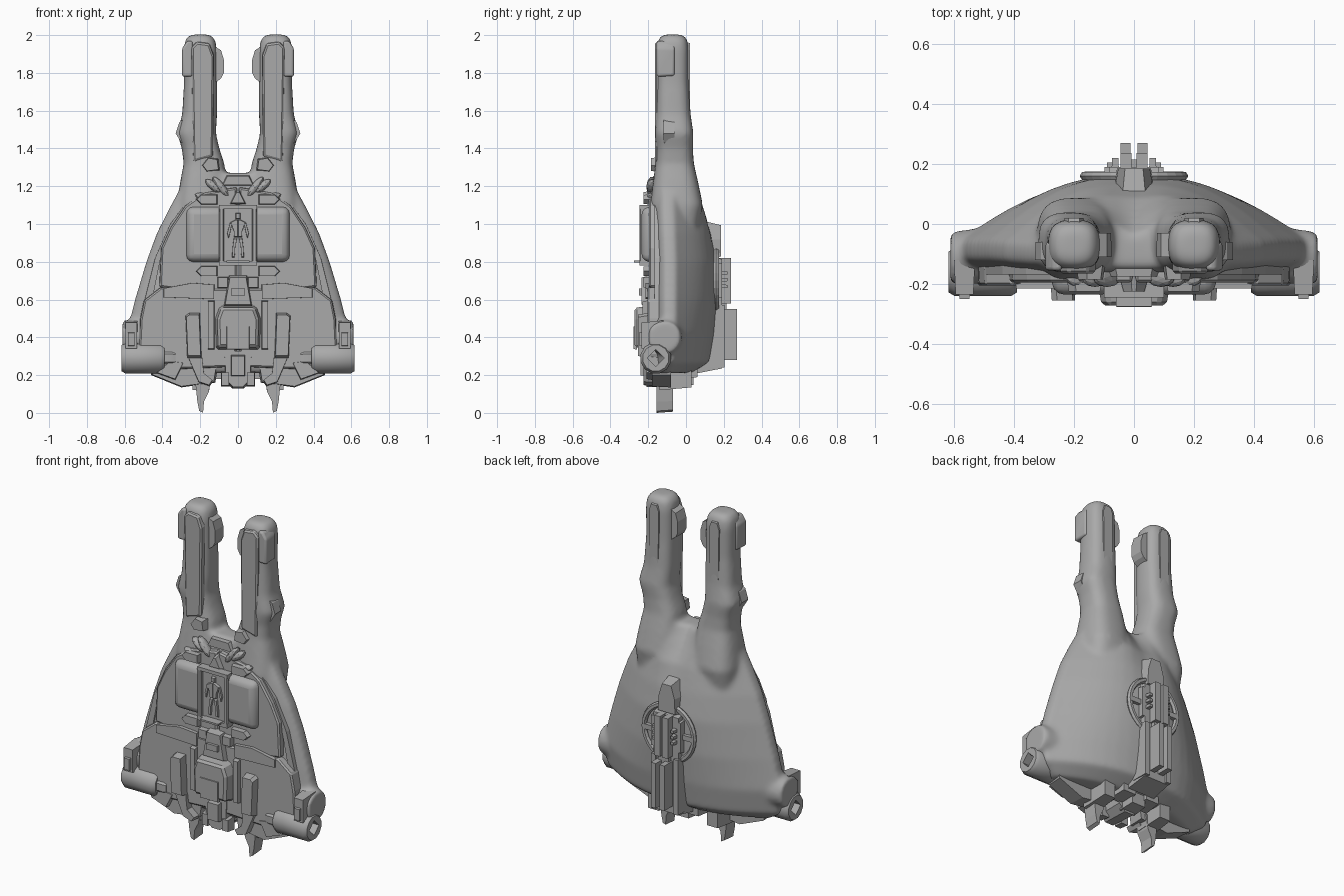
import bpy, bmesh, math
from mathutils import Vector, Matrix

cube = bpy.data.objects.get("Cube")
if cube:
    bpy.data.objects.remove(cube)

grey = bpy.data.materials.new("hull grey")
grey.use_nodes = True
COLOUR = (0.4, 0.4, 0.4, 1)
grey.diffuse_color = COLOUR
grey.node_tree.nodes["Principled BSDF"].inputs["Base Color"].default_value = COLOUR


def finish(name, bm, mirror=False, bevel=0, smooth=False):
    bmesh.ops.recalc_face_normals(bm, faces=bm.faces)
    mesh = bpy.data.meshes.new(name)
    bm.to_mesh(mesh)
    bm.free()
    mesh.materials.append(grey)
    ob = bpy.data.objects.new(name, mesh)
    bpy.context.collection.objects.link(ob)
    if bevel:
        mod = ob.modifiers.new("bevel", 'BEVEL')
        mod.width, mod.segments = bevel, 3 if smooth else 1
    if mirror:
        ob.modifiers.new("mirror", 'MIRROR')
    if smooth:
        bpy.ops.object.select_all(action='DESELECT')
        ob.select_set(True)
        bpy.context.view_layer.objects.active = ob
        bpy.ops.object.shade_smooth_by_angle(angle=math.radians(35))
    return ob


def skin(bm, rings):
    rows = [[bm.verts.new(p) for p in ring] for ring in rings]
    for a, b in zip(rows, rows[1:]):
        for i in range(len(a)):
            j = (i + 1) % len(a)
            bm.faces.new((a[i], a[j], b[j], b[i]))
    bm.faces.new(rows[0])
    bm.faces.new(rows[-1])


def plate(name, outline, y0, y1, inset=0.9, mirror=True, bevel=0, smooth=False):
    """Extrude an x-z outline from y0 to y1, shrinking the outer face."""
    mid = sum((Vector(p) for p in outline), Vector((0, 0))) / len(outline)
    face = [mid + (Vector(p) - mid) * inset for p in outline]
    bm = bmesh.new()
    skin(bm, [[(p[0], y0, p[1]) for p in outline], [(p[0], y1, p[1]) for p in face]])
    return finish(name, bm, mirror, bevel, smooth)


def box(name, x, y, z, inset=1, mirror=True, bevel=0, smooth=False):
    """Block from ranges; y runs from the base to the outer face."""
    pts = [(x[0], z[0]), (x[1], z[0]), (x[1], z[1]), (x[0], z[1])]
    return plate(name, pts, y[0], y[1], inset, mirror, bevel, smooth)


def circle(x, y, z, r, sides, offset=.5):
    turns = [math.tau * (i + offset) / sides for i in range(sides)]
    return [(x, y + r * math.cos(t), z + r * math.sin(t)) for t in turns]


def tube(name, x0, x1, y, z, r, sides, taper=1.0):
    bm = bmesh.new()
    skin(bm, [circle(x0, y, z, r * taper, sides), circle(x0 + .02, y, z, r, sides),
              circle(x1 - .02, y, z, r, sides), circle(x1, y, z, r * taper, sides)])
    return finish(name, bm, True, 0, True)


def pod(name, x, y, z, length, width, angle):
    """Small faceted leaf-shaped pod lying on the front."""
    bm = bmesh.new()
    bmesh.ops.create_icosphere(bm, subdivisions=2, radius=1)
    m = Matrix.Translation((x, y, z)) @ Matrix.Rotation(math.radians(angle), 4, 'Y')
    bmesh.ops.transform(bm, matrix=m @ Matrix.Diagonal((width, 0.03, length, 1)), verts=bm.verts)
    return finish(name, bm, True)


# Main hull: bell-shaped sections (z, half width, front y, rim y, back y, spine groove)
SECTIONS = [(.21, .48, -.17, -.11, .03, 0), (.27, .57, -.19, -.08, .125, 0),
            (.42, .59, -.19, -.07, .15, 0), (.60, .545, -.19, -.07, .165, 0),
            (.80, .485, -.185, -.07, .162, 0), (.95, .43, -.18, -.075, .14, .01),
            (1.08, .365, -.175, -.08, .112, .025), (1.18, .31, -.165, -.08, .075, .055),
            (1.27, .265, -.15, -.085, .03, .07)]
N = 24


def hull_ring(z, w, front, rim, back, groove):
    pts = []
    for i in range(N + 1):
        s = math.cos(math.pi * i / N)
        bell = max(0, 1 - abs(s) ** 2.4) ** 1.15
        pts.append((w * s, rim + .015 + (back - rim - .015) * bell - groove * math.exp(-(s / .25) ** 2), z))
    for i in range(N + 1):
        s = -math.cos(math.pi * i / N)
        pts.append((w * s, front + (rim - .045 - front) * abs(s) ** 5, z))
    return pts


# Twin arms: (z, centre x, half width, centre y, half depth)
ARMS = [(.95, .20, .11, -.05, .11), (1.1, .195, .13, -.05, .14), (1.22, .185, .122, -.055, .12),
        (1.32, .18, .108, -.06, .102), (1.40, .198, .1, -.06, .097), (1.48, .22, .103, -.062, .102),
        (1.58, .203, .093, -.067, .092), (1.75, .198, .088, -.07, .085), (1.93, .2, .088, -.07, .085),
        (1.975, .2, .08, -.07, .078), (2.003, .2, .055, -.07, .055)]


def arm_ring(side, z, cx, w, cy, d):
    pts = []
    for i in range(24):
        c, s = math.cos(math.tau * i / 24), math.sin(math.tau * i / 24)
        pts.append((side * cx + w * math.copysign(abs(c) ** .7, c),
                    cy + d * math.copysign(abs(s) ** .7, s), z))
    return pts


bm = bmesh.new()
skin(bm, [hull_ring(*s) for s in SECTIONS])
for side in (-1, 1):
    skin(bm, [arm_ring(side, *a) for a in ARMS])
    skin(bm, [circle(side * .3, -.08, .4, .07, 16), circle(side * .5, -.105, .4, .095, 16),
              circle(side * .612, -.115, .4, .09, 16)])
bmesh.ops.recalc_face_normals(bm, faces=bm.faces)
hull = finish("hull", bm)
mod = hull.modifiers.new("blend", 'REMESH')
mod.mode, mod.voxel_size, mod.use_smooth_shade = 'VOXEL', 0.012, True
mod = hull.modifiers.new("soften", 'SMOOTH')
mod.factor, mod.iterations = 0.5, 16

# Arm fittings
plate("arm_front_panel", [(.13, 1.33), (.24, 1.3), (.25, 1.95), (.22, 1.98), (.15, 1.97), (.125, 1.9)],
      -.1, -.165, .92, bevel=.008)
plate("arm_back_strip", [(.17, 1.56), (.23, 1.56), (.235, 1.93), (.22, 1.97), (.18, 1.97), (.165, 1.93)],
      -.03, .02, .92)
plate("arm_inner_block", [(.13, 1.74), (.09, 1.77), (.075, 1.8), (.075, 1.87), (.09, 1.92), (.14, 1.95)],
      -.11, -.03, .95)
plate("arm_outer_cap", [(.24, 1.78), (.296, 1.78), (.296, 1.93), (.27, 1.97), (.24, 1.97)],
      -.155, -.06, .96, bevel=.012, smooth=True)
box("arm_top_cap", (.16, .265), (-.11, -.045), (1.9, 1.998), bevel=.02, smooth=True)
plate("arm_elbow_fin", [(.27, 1.41), (.3, 1.43), (.33, 1.48), (.31, 1.54), (.27, 1.57)], -.12, -.06, .95)
plate("arm_root_block", [(.09, 1.28), (.17, 1.27), (.2, 1.31), (.16, 1.36), (.1, 1.35)], -.1, -.185, .75)
plate("fork_bridge", [(-.1, 1.2), (.1, 1.2), (.07, 1.26), (-.07, 1.26)], -.1, -.175, .8, mirror=False)

# Layered front armour
plate("upper_armour", [(0, .6), (.42, .66), (.41, .87), (.36, .98), (.28, 1.1), (.18, 1.17), (0, 1.2)],
      -.12, -.195, .97, bevel=.008)
plate("lower_armour", [(0, .24), (.46, .22), (.53, .3), (.52, .5), (.5, .6), (.41, .67), (0, .66)],
      -.1, -.205, .97, bevel=.008)
plate("edge_rib", [(.45, .62), (.5, .58), (.44, .82), (.36, 1.0), (.25, 1.15), (.22, 1.15), (.33, 1.0), (.41, .82)],
      -.09, -.168, .98)
plate("waist_band", [(.12, .6), (.4, .61), (.4, .66), (.24, .69), (.12, .68)], -.15, -.215, .95)

# Rounded tanks beside the central frame
box("side_tank", (.06, .28), (-.13, -.235), (.79, 1.1), .9, bevel=.035, smooth=True)
for z in (.75, 1.13):
    plate("tank_bracket", [(.1, z - .03), (.2, z - .03), (.23, z), (.2, z + .03), (.1, z + .03)],
          -.15, -.225, .8)

# Central frame with a standing figure in relief
box("frame_back", (-.09, .09), (-.18, -.225), (.8, 1.1), mirror=False)
box("frame_post", (.075, .1), (-.18, -.245), (.79, 1.1), bevel=.005)
box("frame_top", (-.1, .1), (-.18, -.245), (1.08, 1.1), mirror=False)
box("frame_base", (-.1, .1), (-.18, -.245), (.78, .805), mirror=False)
box("frame_ledge", (-.06, .06), (-.2, -.275), (.797, .807), mirror=False)
box("figure_head", (-.014, .014), (-.22, -.24), (1.025, 1.06), .7, False)
plate("figure_torso", [(0, .93), (.02, .93), (.022, .96), (.04, 1.01), (.012, 1.025), (0, 1.025)], -.22, -.24, .9)
plate("figure_arm", [(.03, 1.01), (.042, 1.01), (.058, .95), (.05, .92), (.042, .95)], -.22, -.236, .85)
plate("figure_leg", [(.003, .93), (.022, .93), (.03, .87), (.032, .82), (.018, .82), (.014, .88)], -.22, -.238, .85)
plate("frame_crest", [(-.05, 1.1), (.05, 1.1), (.03, 1.14), (.01, 1.18), (-.01, 1.18), (-.03, 1.14)],
      -.17, -.225, .7, mirror=False)
for x, z, length, angle in ((.09, 1.195, .07, 38), (.13, 1.2, .055, 50), (.18, 1.14, .05, 70)):
    pod("crest_pod", x, -.18, z, length, .022, angle)

# Central hatch on the lower front
plate("hatch", [(-.12, .33), (.12, .33), (.125, .5), (.1, .57), (-.1, .57), (-.125, .5)],
      -.18, -.272, .86, False, .012)
box("hatch_window", (-.062, .062), (-.26, -.277), (.335, .46), .95, False)
plate("hatch_neck", [(-.08, .56), (.08, .56), (.05, .73), (-.05, .73)], -.18, -.235, .85, False)
box("neck_block", (-.04, .04), (-.2, -.25), (.62, .66), .9, False)
box("neck_wing", (.05, .11), (-.18, -.225), (.66, .72), .85)
box("hatch_jamb", (.125, .16), (-.18, -.23), (.33, .6), .92)

# Vertical bars and lower skirt
plate("front_bar", [(.19, .28), (.27, .28), (.28, .52), (.26, .535), (.2, .535)], -.17, -.255, .85)
plate("bar_foot", [(.19, .3), (.27, .3), (.21, .16), (.15, .14), (.13, .17), (.18, .21)], -.12, -.225, .9)
plate("skirt", [(.1, .28), (.12, .16), (.3, .135), (.46, .2), (.48, .32), (.3, .34)], -.08, -.18, .95)
plate("skirt_panel", [(.28, .27), (.36, .28), (.44, .21), (.33, .17)], -.15, -.21, .85)
plate("centre_keel", [(-.08, .34), (.08, .34), (.07, .17), (.03, .13), (-.03, .13), (-.07, .17)],
      -.04, -.21, .9, False)
box("keel_block", (-.04, .04), (-.18, -.24), (.19, .31), .85, False)
box("keel_lug", (.045, .09), (-.16, -.22), (.14, .22), .85)
box("underside_block", (.03, .13), (-.05, .06), (.18, .3), .85)
box("underside_core", (-.05, .05), (-.06, .04), (.14, .3), .9, False)
plate("prong", [(.14, .2), (.23, .2), (.215, .06), (.205, .01), (.185, 0), (.18, .06), (.155, .11)],
      -.155, -.07, .93)
box("prong_root", (.15, .24), (-.14, .03), (.12, .27), .8)

# Wing-tip cannons with a diamond recess
cutter = finish("cannon_cutter", bmesh.new())
bm = bmesh.new()
skin(bm, [circle(x, -.16, .29, .045, 4, 0) for x in (.52, .7)])
bmesh.ops.recalc_face_normals(bm, faces=bm.faces)
bm.to_mesh(cutter.data)
bm.free()
cutter.hide_render = True
cutter.hide_set(True)
cannon = tube("cannon", .39, .618, -.16, .29, .083, 12, .85)
cut = cannon.modifiers.new("recess", 'BOOLEAN')
cut.object, cut.solver = cutter, 'EXACT'
cannon.modifiers.move(len(cannon.modifiers) - 1, 0)
tube("cannon_collar", .33, .42, -.165, .29, .055, 8, .9)
box("tip_box", (.53, .6), (-.12, -.235), (.33, .49), .85)
box("tip_latch", (.545, .585), (-.2, -.25), (.35, .43), .85)

# Rear gun assembly
box("gun_base", (-.09, .09), (.06, .19), (.21, .84), .92, False)
plate("gun_cowl", [(-.075, .8), (.075, .8), (.07, .92), (.04, 1.02), (-.04, 1.02), (-.07, .92)],
      .08, .185, .75, False)
box("gun_barrel", (.012, .045), (.15, .27), (.28, .55))
box("gun_breech", (.008, .045), (.15, .237), (.58, .82))
box("gun_link", (-.035, .035), (.15, .215), (.5, .62), 1, False)
box("gun_rail", (.06, .09), (.1, .205), (.24, .57))
box("gun_cheek", (.06, .1), (.12, .19), (.6, .8), .9)
for i in range(3):
    box("gun_tooth", (.05, .075), (.18, .22), (.66 + i * .035, .68 + i * .035), .8)
bpy.ops.mesh.primitive_torus_add(major_radius=.165, minor_radius=.016, major_segments=28, minor_segments=6,
                                 location=(0, .16, .7), rotation=(math.pi / 2, 0, 0))
ring = bpy.context.object
ring.name = "gun_ring"
ring.data.materials.append(grey)
box("ring_spoke", (.08, .165), (.12, .175), (.685, .715))
